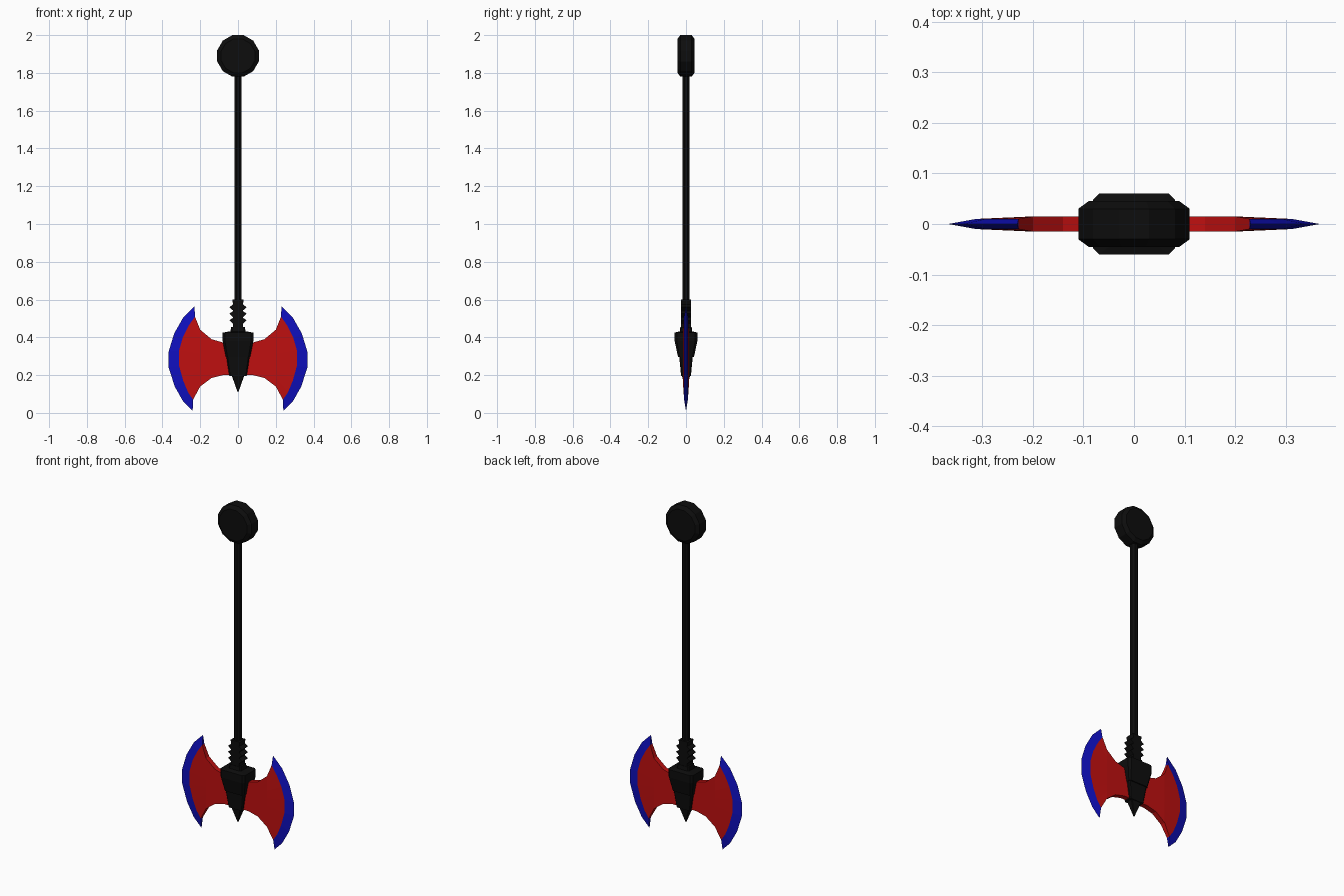
import bpy, bmesh, math
from mathutils import Vector

if "Cube" in bpy.data.objects:
    bpy.data.objects.remove(bpy.data.objects["Cube"], do_unlink=True)


def material(name, colour):
    m = bpy.data.materials.new(name)
    m.use_nodes = True
    m.diffuse_color = (*colour, 1)
    m.node_tree.nodes["Principled BSDF"].inputs["Base Color"].default_value = (*colour, 1)
    return m


BLACK = material("black", (0.004, 0.004, 0.004))
RED = material("red", (0.52, 0.005, 0.005))
BLUE = material("blue", (0.005, 0.005, 0.52))


def finish(name, bm, mats):
    bmesh.ops.remove_doubles(bm, verts=bm.verts, dist=0.0002)
    bmesh.ops.recalc_face_normals(bm, faces=bm.faces)
    mesh = bpy.data.meshes.new(name)
    bm.to_mesh(mesh)
    bm.free()
    for m in mats:
        mesh.materials.append(m)
    ob = bpy.data.objects.new(name, mesh)
    bpy.context.collection.objects.link(ob)
    return ob


def loft(name, rings, mat):
    """Bridge a stack of point rings and cap both ends."""
    bm = bmesh.new()
    loops = [[bm.verts.new(p) for p in ring] for ring in rings]
    n = len(loops[0])
    for a, b in zip(loops, loops[1:]):
        for i in range(n):
            j = (i + 1) % n
            bm.faces.new((a[i], a[j], b[j], b[i]))
    bm.faces.new(loops[0])
    bm.faces.new(loops[-1])
    return finish(name, bm, [mat])


def circle(r, n, place):
    angles = [math.tau * (i + 0.5) / n for i in range(n)]
    return [place(r * math.cos(a), r * math.sin(a)) for a in angles]


def block(z, hx, hy, cut=0.2):
    """Rectangular ring with clipped corners."""
    c = min(hx, hy) * cut
    quarter = [(hx, hy - c), (hx - c, hy)]
    pts = quarter + [(-x, y) for x, y in reversed(quarter)]
    pts += [(-x, -y) for x, y in pts]
    return [Vector((x, y, z)) for x, y in pts]


# Round pommel with bevelled rims
loft("pommel", [circle(r, 12, lambda u, v, y=y: (u, y, 1.89 + v))
                for r, y in [(0.093, -0.045), (0.114, -0.03), (0.114, 0.03), (0.093, 0.045)]], BLACK)

# Long handle
loft("handle", [circle(0.021, 8, lambda u, v, z=z: (u, v, z)) for z in (0.43, 1.8)], BLACK)

# Ridged grip, toothed on both sides
teeth = [(0.026, 0.44)]
for k in range(3):
    z = 0.49 + 0.035 * k
    teeth += [(0.026, z - 0.018), (0.046, z), (0.026, z + 0.014)]
teeth += [(0.03, 0.6)]
outline = teeth + [(-x, z) for x, z in reversed(teeth)]
loft("ridged_grip", [[(x, y, z) for x, z in outline] for y in (-0.027, 0.027)], BLACK)

# Socket that holds the blades
loft("socket", [block(0.295, 0.064, 0.042), block(0.38, 0.081, 0.06),
                block(0.425, 0.081, 0.06), block(0.432, 0.04, 0.033),
                block(0.455, 0.036, 0.03)], BLACK)
loft("lower_socket", [block(0.195, 0.046, 0.026), block(0.3, 0.062, 0.036)], BLACK)
loft("spike", [block(0.11, 0.002, 0.002), block(0.2, 0.034, 0.022)], BLACK)

# Blade: columns across the red body, then the edge line and the cutting edge
ROWS = 8
body = [(0.0, 0.2, 0.37), (0.08, 0.2, 0.373), (0.14, 0.185, 0.39), (0.2, 0.14, 0.44)]
border = [(0.238, 0.07), (0.265, 0.11), (0.29, 0.17), (0.312, 0.25),
          (0.312, 0.33), (0.292, 0.40), (0.262, 0.46), (0.228, 0.51)]
edge = [(0.24, 0.01), (0.29, 0.06), (0.335, 0.14), (0.367, 0.24),
        (0.367, 0.325), (0.338, 0.42), (0.29, 0.505), (0.23, 0.565)]
columns = [[(x, 0.015, lo + (hi - lo) * i / (ROWS - 1)) for i in range(ROWS)]
           for x, lo, hi in body]
columns.append([(x, 0.010, z) for x, z in border])
columns.append([(x, 0.0, z) for x, z in edge])

for name, side in (("left_blade", 1), ("right_blade", -1)):
    bm = bmesh.new()
    grids = [[[bm.verts.new((side * x, s * y, z)) for x, y, z in col] for col in columns]
             for s in (-1, 1)]
    for c in range(len(columns) - 1):
        tip = int(c == len(columns) - 2)
        for g in grids:
            for r in range(ROWS - 1):
                f = bm.faces.new((g[c][r], g[c + 1][r], g[c + 1][r + 1], g[c][r + 1]))
                f.material_index = tip
        # Thickness along the upper and lower rims
        for r in (0, ROWS - 1):
            a, b = grids
            f = bm.faces.new((a[c][r], a[c + 1][r], b[c + 1][r], b[c][r]))
            f.material_index = tip
    finish(name, bm, [RED, BLUE])
